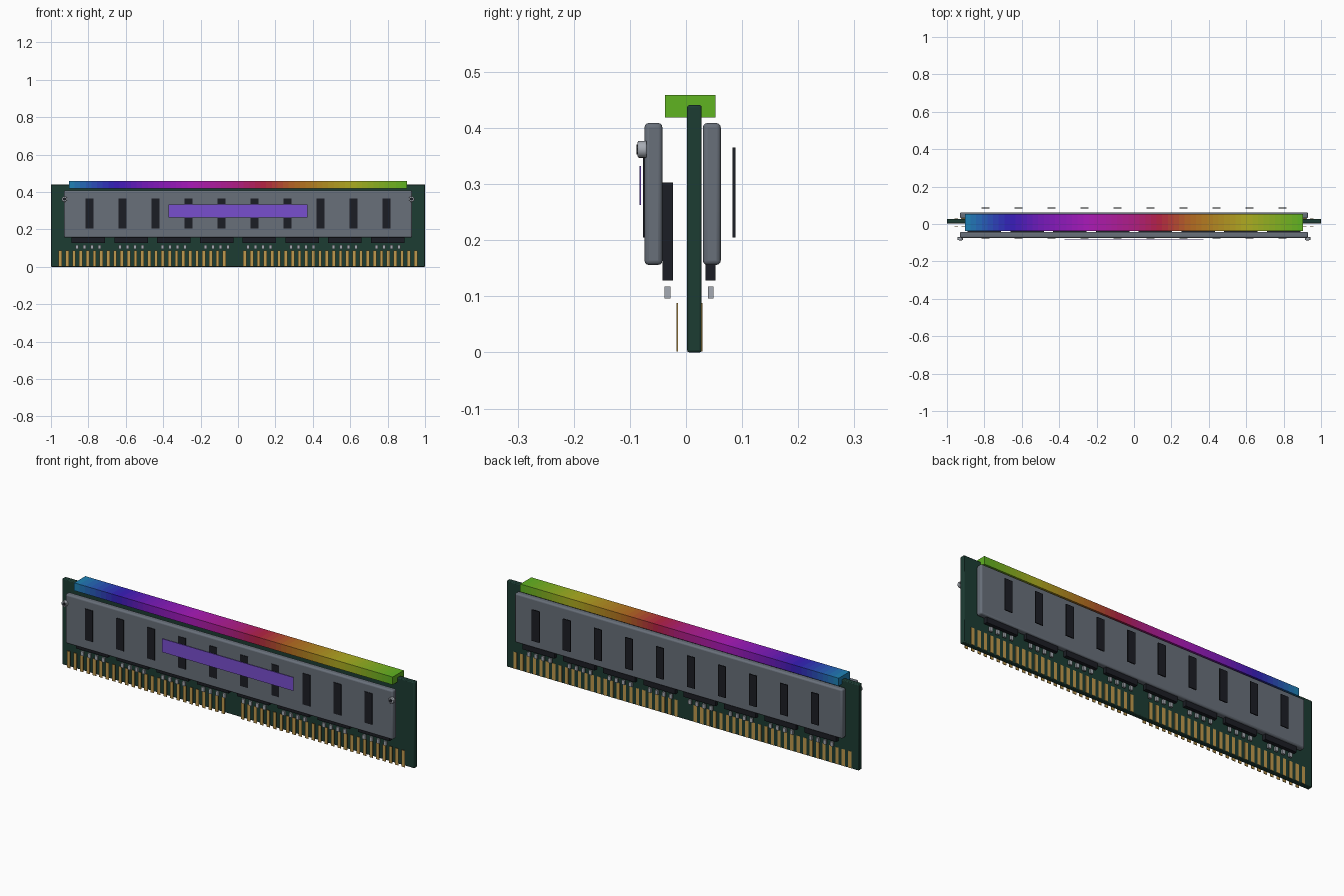
import bpy, bmesh
from math import pi
from mathutils import Matrix, Vector

if "Cube" in bpy.data.objects:
    bpy.data.objects.remove(bpy.data.objects["Cube"])


def material(name, rgb):
    # colour given as 0-255 screen values
    m = bpy.data.materials.new(name)
    m.diffuse_color = [(c / 255) ** 2.2 for c in rgb] + [1]
    m.use_nodes = True
    m.node_tree.nodes["Principled BSDF"].inputs["Base Color"].default_value = m.diffuse_color
    return m


BOARD = material("board_green", (34, 62, 54))
METAL = material("spreader_grey", (104, 111, 121))
BLACK = material("chip_black", (33, 35, 41))
GOLD = material("gold", (190, 152, 78))
SILVER = material("silver", (165, 170, 178))
PURPLE = material("purple", (120, 80, 205))


def finish(name, bm, mat, bevel=0, segments=2):
    me = bpy.data.meshes.new(name)
    bm.to_mesh(me)
    bm.free()
    ob = bpy.data.objects.new(name, me)
    bpy.context.collection.objects.link(ob)
    if mat:
        me.materials.append(mat)
    if bevel:
        b = ob.modifiers.new("bevel", "BEVEL")
        b.width, b.segments = bevel, segments
    return ob


def add_box(bm, x, y, z):
    # x, y, z are (low, high) ranges
    mid = Vector([(a + b) / 2 for a, b in (x, y, z)])
    size = [b - a for a, b in (x, y, z)]
    bmesh.ops.create_cube(bm, size=1, matrix=Matrix.Translation(mid) @ Matrix.Diagonal(size + [1]))


def boxes(name, centres, width, y, z, mat, bevel=0, segments=2):
    bm = bmesh.new()
    for c in centres:
        add_box(bm, (c - width / 2, c + width / 2), y, z)
    return finish(name, bm, mat, bevel, segments)


def spread(limit, count):
    return [-limit + 2 * limit * i / (count - 1) for i in range(count)]


chip_x = spread(0.80, 8)
cap_x = [c + d for c in chip_x for d in (-0.06, -0.02, 0.02, 0.06)]
slot_x = spread(0.793, 10)
pin_x = [x for i, x in enumerate(spread(0.95, 53)) if i not in (25, 26)]

# circuit board
boxes("circuit_board", [0], 2.0, (0.002, 0.028), (0, 0.441), BOARD, 0.004)

# parts repeated on both sides, each with its own depth range
sides = {
    "front": dict(spreader=(-0.074, -0.042), chip=(-0.042, -0.023), cap=(-0.038, -0.028),
                  pin=(-0.017, -0.014), slot=(-0.077, -0.072)),
    "back": dict(spreader=(0.030, 0.062), chip=(0.035, 0.053), cap=(0.039, 0.049),
                 pin=(0.026, 0.029), slot=(0.083, 0.088)),
}
for side, d in sides.items():
    boxes(side + "_heat_spreader", [0], 1.86, d["spreader"], (0.156, 0.409), METAL, 0.008, 3)
    boxes(side + "_memory_chips", chip_x, 0.18, d["chip"], (0.128, 0.303), BLACK)
    boxes(side + "_capacitors", cap_x, 0.016, d["cap"], (0.096, 0.118), SILVER)
    boxes(side + "_contact_pins", pin_x, 0.018, d["pin"], (0.002, 0.088), GOLD)
    boxes(side + "_vent_slots", slot_x, 0.043, d["slot"], (0.205, 0.365), BLACK)

# front label plate
boxes("label_plate", [0], 0.744, (-0.083, -0.080), (0.263, 0.332), PURPLE)


# screws with dark sockets
def disc(name, x, y, radius, sides, mat, bevel=0):
    bm = bmesh.new()
    m = Matrix.Translation((x, sum(y) / 2, 0.362)) @ Matrix.Rotation(pi / 2, 4, "X")
    bmesh.ops.create_cone(bm, cap_ends=True, segments=sides, radius1=radius, radius2=radius,
                          depth=y[1] - y[0], matrix=m)
    return finish(name, bm, mat, bevel)


for side, x in (("left", -0.928), ("right", 0.928)):
    disc(side + "_screw", x, (-0.086, -0.070), 0.015, 20, SILVER, 0.002)
    disc(side + "_screw_socket", x, (-0.088, -0.084), 0.009, 6, BLACK)

# light bar: one box cut into slices that blend through the rainbow
stops = [(-0.9, (35, 135, 180)), (-0.66, (55, 35, 185)), (-0.5, (115, 32, 185)), (-0.25, (170, 32, 185)),
         (0.0, (175, 35, 130)), (0.13, (180, 38, 70)), (0.3, (180, 105, 38)),
         (0.6, (175, 172, 38)), (0.9, (92, 178, 38))]


def rainbow(x):
    for (a, ca), (b, cb) in zip(stops, stops[1:]):
        if x <= b:
            t = (x - a) / (b - a)
            return [p + (q - p) * t for p, q in zip(ca, cb)]


SLICES = 60
bm = bmesh.new()
add_box(bm, (-0.904, 0.904), (-0.037, 0.053), (0.419, 0.459))
long_edges = [e for e in bm.edges if abs(e.verts[0].co.x - e.verts[1].co.x) > 1]
bmesh.ops.subdivide_edges(bm, edges=long_edges, cuts=SLICES - 1, use_grid_fill=True)
for f in bm.faces:
    f.material_index = min(SLICES - 1, int((f.calc_center_median().x + 0.904) / 1.808 * SLICES))
bar = finish("light_bar", bm, None)
for i in range(SLICES):
    bar.data.materials.append(material("glow_%02d" % i, rainbow(-0.9 + 1.8 * (i + 0.5) / SLICES)))

# smooth shading with sharp edges kept
bpy.ops.object.select_all(action="DESELECT")
for ob in bpy.context.scene.objects:
    ob.select_set(True)
    bpy.context.view_layer.objects.active = ob
bpy.ops.object.shade_smooth_by_angle(angle=0.6)
